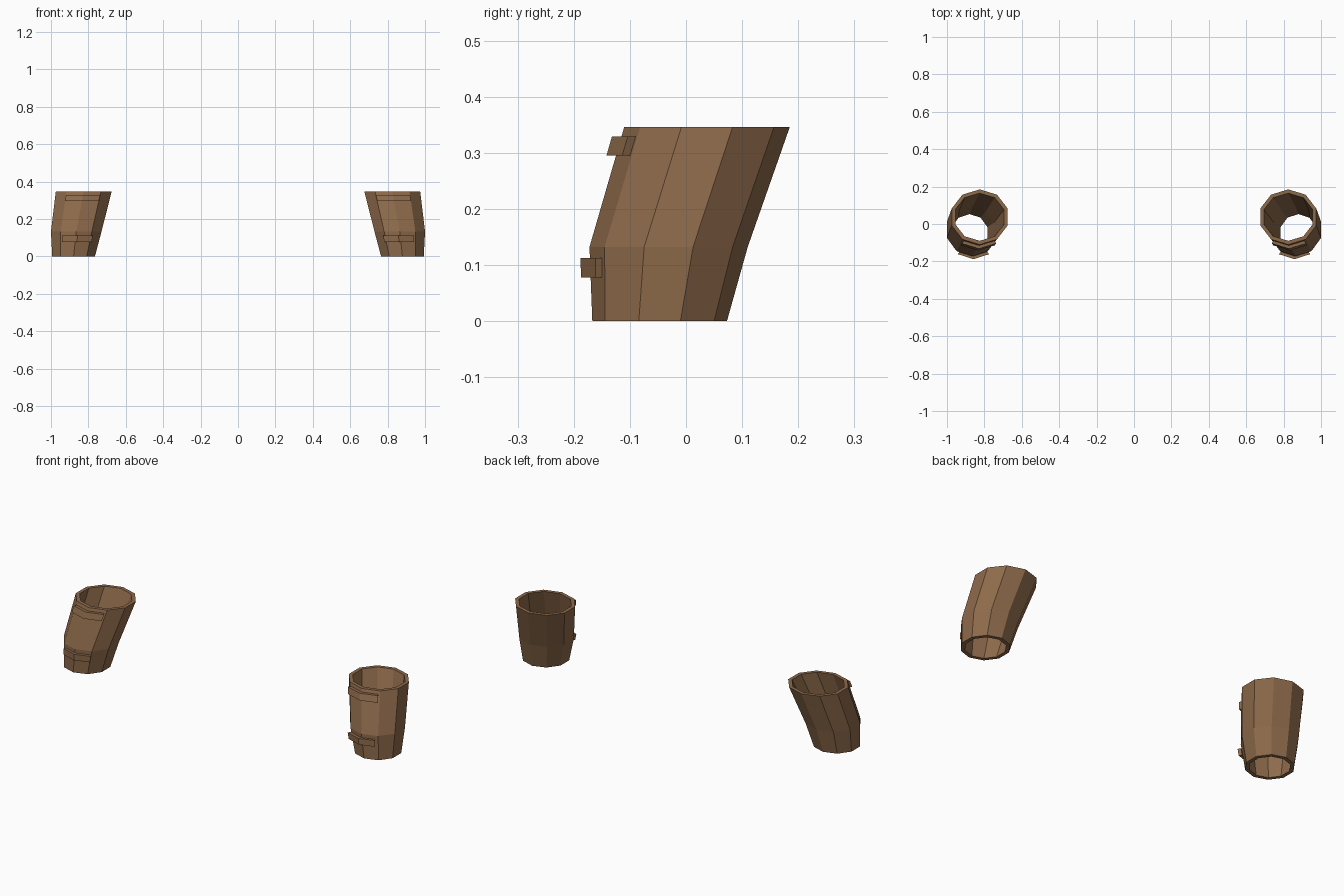
import bpy
import bmesh
import math

if "Cube" in bpy.data.objects:
    bpy.data.objects.remove(bpy.data.objects["Cube"])

SIDES = 10
WALL = 0.02
# Sleeve stations: z, centre x, centre y, x radius, y radius
STATIONS = [
    (0.0, 0.879, -0.047, 0.120, 0.120),
    (0.132, 0.865, -0.031, 0.142, 0.141),
    (0.346, 0.825, 0.0375, 0.157, 0.1475),
]

leather = bpy.data.materials.new("brown_leather")
leather.diffuse_color = (0.27, 0.145, 0.07, 1)
leather.use_nodes = True
leather.node_tree.nodes["Principled BSDF"].inputs["Base Color"].default_value = leather.diffuse_color


def station_at(z):
    """Interpolated sleeve section at height z."""
    for a, b in zip(STATIONS, STATIONS[1:]):
        if z <= b[0]:
            t = (z - a[0]) / (b[0] - a[0])
            return [p + (q - p) * t for p, q in zip(a, b)]
    return STATIONS[-1]


def ring_point(st, step, grow):
    """Corner of the ten-sided section; step 0 faces the front."""
    z, cx, cy, rx, ry = st
    a = step * math.tau / SIDES
    return (cx + (rx + grow) * math.sin(a), cy - (ry + grow) * math.cos(a), z)


def finish(name, bm):
    """Make a flat-shaded part, mirrored to the other arm."""
    bmesh.ops.recalc_face_normals(bm, faces=bm.faces)
    mesh = bpy.data.meshes.new(name)
    bm.to_mesh(mesh)
    bm.free()
    mesh.materials.append(leather)
    obj = bpy.data.objects.new(name, mesh)
    bpy.context.collection.objects.link(obj)
    mirror = obj.modifiers.new("other_arm", 'MIRROR')
    mirror.use_mirror_merge = False
    return obj


# Hollow sleeve: up the outside, down the inside, closed at both rims
bm = bmesh.new()
profile = [(s, 0) for s in STATIONS] + [(s, -WALL) for s in reversed(STATIONS)]
rings = [[bm.verts.new(ring_point(s, i, g)) for i in range(SIDES)] for s, g in profile]
for k, lower in enumerate(rings):
    upper = rings[(k + 1) % len(rings)]
    for i in range(SIDES):
        j = (i + 1) % SIDES
        bm.faces.new((lower[i], lower[j], upper[j], upper[i]))
finish("bracer_sleeve", bm)


def strap(name, z0, z1, shift=0.0, reach=0.9, thick=0.017):
    """Short strap bent around the front corner of the sleeve."""
    bm = bmesh.new()
    loops = []
    for side in (-1, 0, 1):
        loop = []
        for z, grow in ((z0, 0), (z0, thick), (z1, thick), (z1, 0)):
            st = station_at(z)
            mid, end = ring_point(st, 0, grow), ring_point(st, side, grow)
            p = [m + (e - m) * reach for m, e in zip(mid, end)]
            loop.append(bm.verts.new((p[0] + shift, p[1], p[2])))
        loops.append(loop)
    for a, b in zip(loops, loops[1:]):
        for i in range(4):
            j = (i + 1) % 4
            bm.faces.new((a[i], a[j], b[j], b[i]))
    bm.faces.new(loops[0])
    bm.faces.new(loops[-1])
    finish(name, bm)


# Wrist and forearm straps
strap("wrist_strap", 0.078, 0.112, shift=-0.009)
strap("forearm_strap", 0.295, 0.329)
